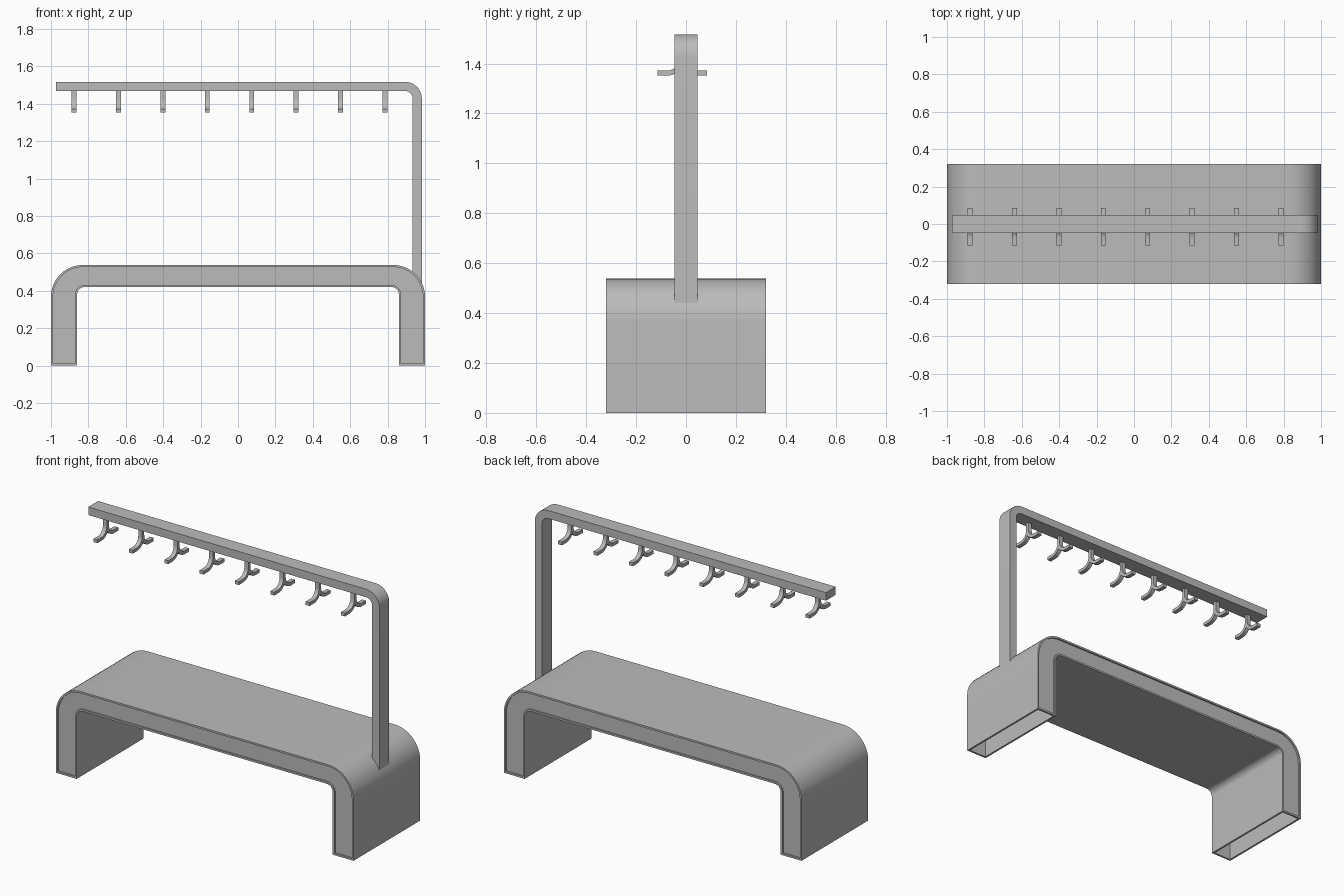
import bpy
import bmesh
from math import cos, sin, radians
from mathutils import Vector

cube = bpy.data.objects.get("Cube")
if cube:
    bpy.data.objects.remove(cube, do_unlink=True)

grey = bpy.data.materials.new("plain grey")
grey.use_nodes = True
colour = (0.5, 0.5, 0.5, 1)
grey.diffuse_color = colour
grey.node_tree.nodes["Principled BSDF"].inputs["Base Color"].default_value = colour


def arc(cx, cz, r, start, end, steps):
    angles = [radians(start + (end - start) * i / steps) for i in range(steps + 1)]
    return [(cx + r * cos(a), cz + r * sin(a)) for a in angles]


def mirrored(half):
    return half + [(-u, z) for u, z in reversed(half)]


def prism(profile, depth, axis):
    """Extrude a closed (u, z) profile by depth, centred on the given axis."""
    bm = bmesh.new()
    rings = []
    for d in (-depth / 2, depth / 2):
        rings.append([bm.verts.new((u, d, z) if axis == "y" else (d, u, z))
                      for u, z in profile])
    a, b = rings
    bm.faces.new(a)
    bm.faces.new(b[::-1])
    for i in range(len(a)):
        j = (i + 1) % len(a)
        bm.faces.new((a[i], b[i], b[j], a[j]))
    bmesh.ops.recalc_face_normals(bm, faces=bm.faces)
    return bm


def recess(bm, face, rim, depth):
    """Leave a rim round a face and sink the rest straight inward."""
    direction = -face.normal.copy()
    bmesh.ops.inset_region(bm, faces=[face], thickness=rim, use_even_offset=True)
    sunk = bmesh.ops.extrude_discrete_faces(bm, faces=[face])["faces"][0]
    bmesh.ops.translate(bm, verts=sunk.verts, vec=direction * depth)


def finish(bm, name, location=(0, 0, 0)):
    mesh = bpy.data.meshes.new(name)
    bm.normal_update()
    bm.to_mesh(mesh)
    bm.free()
    mesh.materials.append(grey)
    obj = bpy.data.objects.new(name, mesh)
    obj.location = location
    bpy.context.collection.objects.link(obj)
    bpy.ops.object.select_all(action="DESELECT")
    obj.select_set(True)
    bpy.context.view_layer.objects.active = obj
    bpy.ops.object.shade_smooth_by_angle(angle=radians(30))
    return obj


# Bench: rounded arch with recessed ends and hollow feet
outer = mirrored([(1, 0)] + arc(0.83, 0.368, 0.17, 0, 90, 12))
inner = mirrored([(0.86, 0)] + arc(0.82, 0.38, 0.04, 0, 90, 6))
bench = prism(outer + inner[::-1], 0.64, "y")
bench.normal_update()
ends = [f for f in bench.faces if abs(f.normal.y) > 0.9]
feet = [f for f in bench.faces if f.normal.z < -0.9 and f.calc_center_median().z < 0.01]
for f in ends:
    recess(bench, f, 0.011, 0.01)
for f in feet:
    recess(bench, f, 0.012, 0.36)
finish(bench, "bench")

# Rail: post rising from the bench and bending into the hanging bar
rail = [(0.983, 0.40)] + arc(0.893, 1.427, 0.09, 0, 90, 10) + [(-0.973, 1.517), (-0.973, 1.468)]
rail += arc(0.893, 1.427, 0.041, 90, 0, 10) + [(0.934, 0.40)]
finish(prism(rail, 0.094, "y"), "coat_rail")

# Hooks: double-sided, two curved arms back to back
half_hook = [(0.01, 1.475)] + arc(0.06, 1.422, 0.05, 180, 270, 8)
half_hook += [(0.1, 1.372), (0.1, 1.352)] + arc(0.06, 1.422, 0.07, 270, 212, 6)
half_hook[-1] = (0, half_hook[-1][1])
profile = mirrored(half_hook[:-1])
profile.insert(len(half_hook) - 1, half_hook[-1])
for i in range(8):
    finish(prism(profile, 0.026, "x"), f"hook_{i + 1}", Vector((-0.877 + i * 0.2376, -0.015, 0)))
